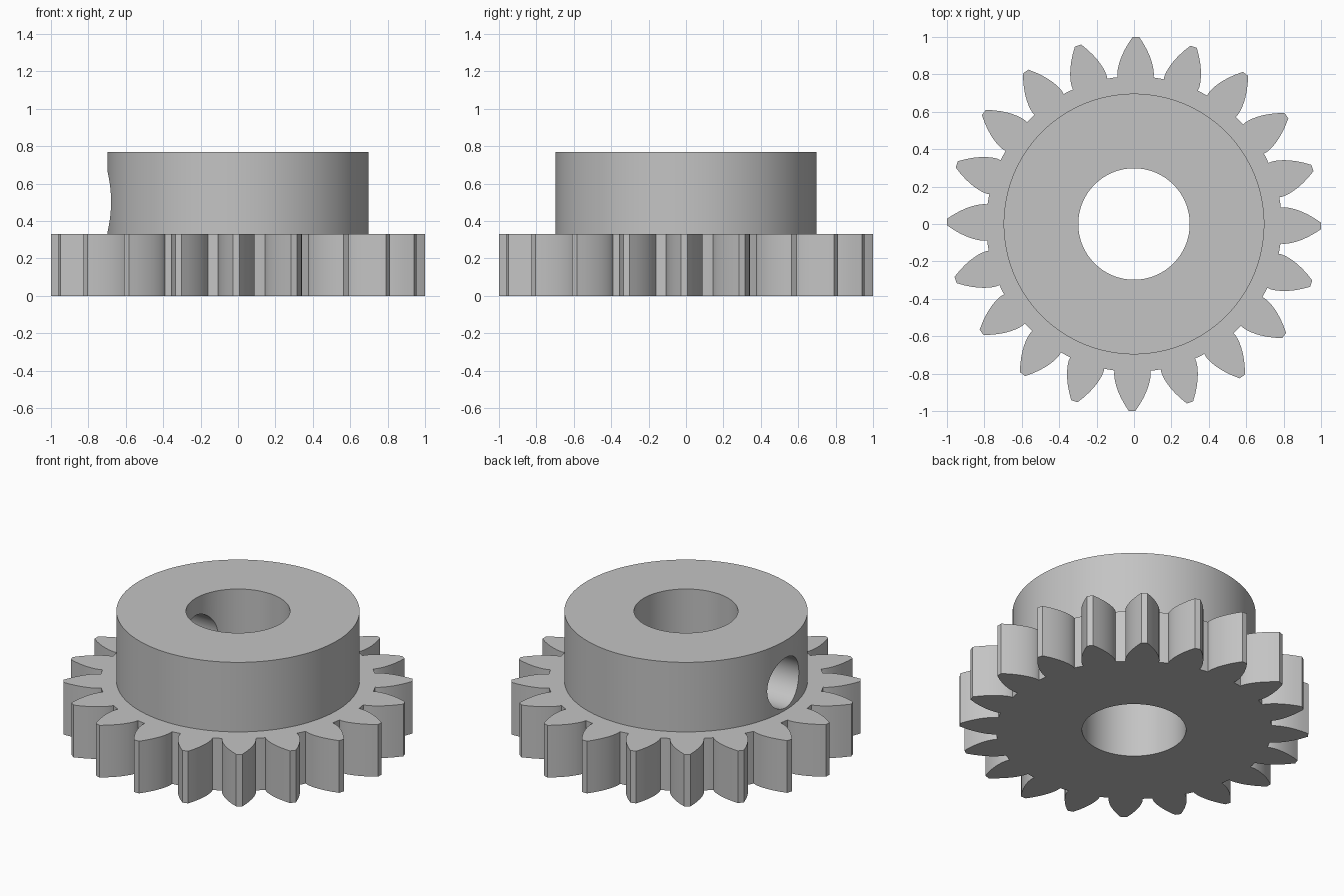
import bpy, bmesh, math
from mathutils import Matrix

cube = bpy.data.objects.get("Cube")
if cube:
    bpy.data.objects.remove(cube, do_unlink=True)

TEETH = 20
TIP_R, PITCH_R, ROOT_R = 1.0, 0.909, 0.79
PRESSURE = math.radians(28)
GEAR_TOP, HUB_TOP = 0.33, 0.77
HUB_R, BORE_R = 0.697, 0.298
SCREW_R, SCREW_Z = 0.158, 0.503

steel = bpy.data.materials.new("plain_grey")
steel.use_nodes = True
colour = (0.55, 0.55, 0.55, 1)
steel.diffuse_color = colour
steel.node_tree.nodes["Principled BSDF"].inputs["Base Color"].default_value = colour


def polar(r, a):
    return (r * math.cos(a), r * math.sin(a))


def circle(r, n=128):
    return [polar(r, math.tau * i / n) for i in range(n)]


def prism(name, outline, z0, z1):
    """Extrude a closed flat outline from z0 to z1."""
    bm = bmesh.new()
    face = bm.faces.new([bm.verts.new((x, y, z0)) for x, y in outline])
    grown = bmesh.ops.extrude_face_region(bm, geom=[face])["geom"]
    verts = [g for g in grown if isinstance(g, bmesh.types.BMVert)]
    bmesh.ops.translate(bm, verts=verts, vec=(0, 0, z1 - z0))
    bmesh.ops.recalc_face_normals(bm, faces=bm.faces)
    mesh = bpy.data.meshes.new(name)
    bm.to_mesh(mesh)
    bm.free()
    mesh.materials.append(steel)
    obj = bpy.data.objects.new(name, mesh)
    bpy.context.collection.objects.link(obj)
    return obj


def activate(obj):
    bpy.ops.object.select_all(action="DESELECT")
    obj.select_set(True)
    bpy.context.view_layer.objects.active = obj


def cut(obj, cutter):
    """Subtract a cutter and apply the result."""
    cutter.hide_render = True
    activate(obj)
    mod = obj.modifiers.new("cut", "BOOLEAN")
    mod.operation = "DIFFERENCE"
    mod.solver = "EXACT"
    mod.object = cutter
    bpy.ops.object.modifier_apply(modifier=mod.name)


def involute(a):
    return math.tan(a) - a


def gear_outline(steps=9):
    """Involute teeth joined by short root arcs."""
    base_r = PITCH_R * math.cos(PRESSURE)
    at_base = math.pi / (2 * TEETH) + involute(PRESSURE)
    flank = [(ROOT_R, at_base)]
    for i in range(steps):
        r = base_r + (TIP_R - base_r) * (i / (steps - 1)) ** 1.5
        flank.append((r, at_base - involute(math.acos(min(1, base_r / r)))))
    points = []
    for t in range(TEETH):
        mid = math.tau * t / TEETH - math.radians(0.6)
        points += [polar(r, mid - a) for r, a in flank]
        points += [polar(r, mid + a) for r, a in reversed(flank)]
        points.append(polar(ROOT_R, mid + math.pi / TEETH))
    return points


# Toothed wheel and hub
gear = prism("toothed_wheel", gear_outline(), 0, GEAR_TOP)
hub = prism("hub", circle(HUB_R), GEAR_TOP, HUB_TOP)

# Shaft bore through both, and set screw hole in the right side of the hub
bore = prism("bore_cutter", circle(BORE_R), -0.2, 1)
screw = prism("screw_cutter", circle(SCREW_R, 64), 0, 0.9)
screw.data.transform(Matrix.Translation((0, 0, SCREW_Z))
                     @ Matrix.Rotation(-math.pi / 2, 4, "Y"))
cut(gear, bore)
cut(hub, bore)
cut(hub, screw)
for helper in (bore, screw):
    bpy.data.objects.remove(helper, do_unlink=True)

# Smooth curved walls with crisp edges
for obj in (gear, hub):
    activate(obj)
    bpy.ops.object.shade_smooth_by_angle(angle=math.radians(30))
